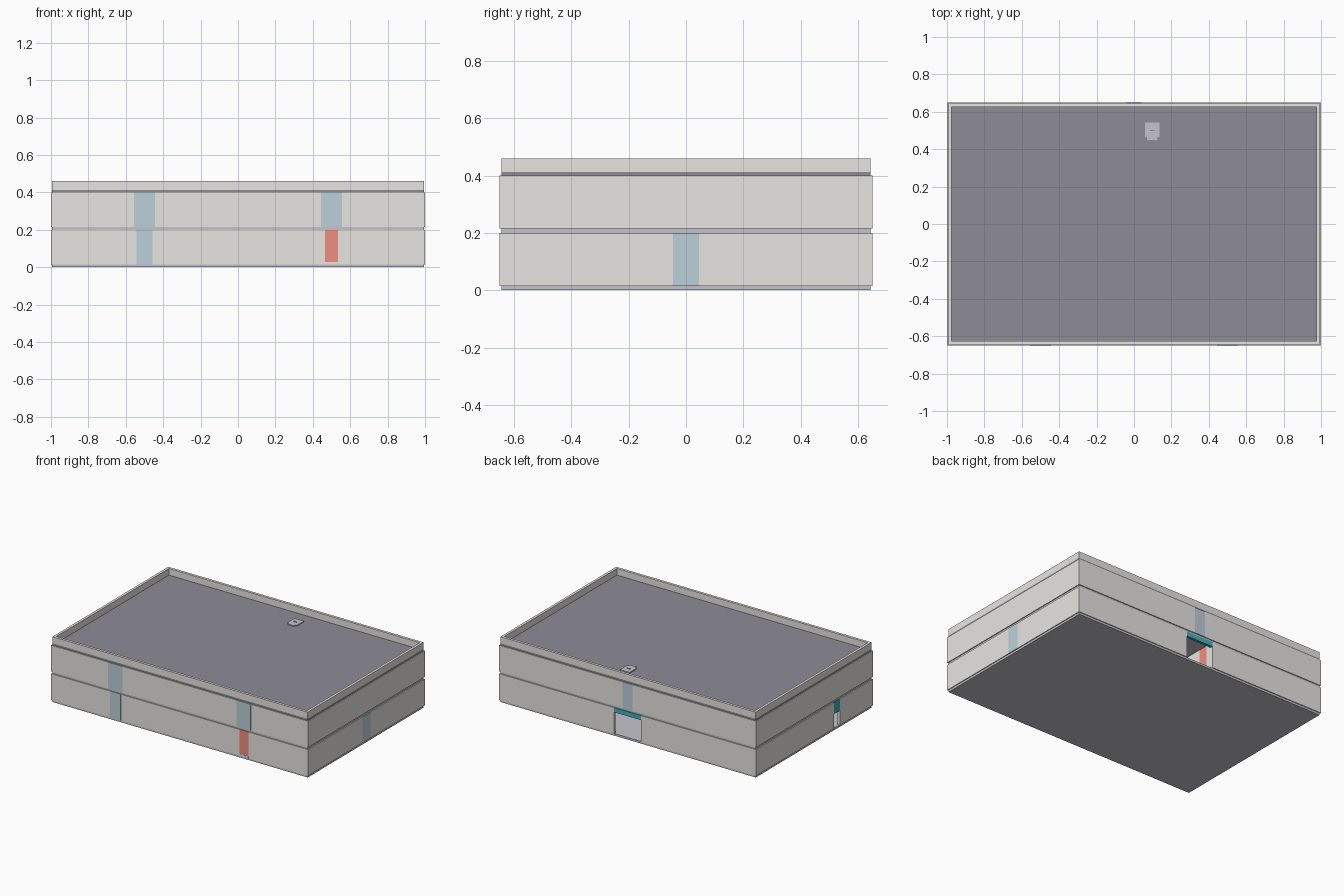
import bpy

if "Cube" in bpy.data.objects:
    bpy.data.objects.remove(bpy.data.objects["Cube"])

X, Y, T = 1.0, 0.65, 0.018          # half sizes and wall thickness


def mat(name, rgb):
    m = bpy.data.materials.new(name)
    m.diffuse_color = (*rgb, 1)
    m.use_nodes = True
    m.node_tree.nodes["Principled BSDF"].inputs["Base Color"].default_value = m.diffuse_color
    return m


WALL = mat("wall_plaster", (0.8, 0.79, 0.76))
FLOOR = mat("floor_slab", (0.56, 0.55, 0.60))
ROOF = mat("roof_felt", (0.27, 0.26, 0.30))
GLASS = mat("window_blue", (0.50, 0.63, 0.70))
RED = mat("door_red", (0.88, 0.27, 0.22))
TEAL = mat("panel_teal", (0.05, 0.45, 0.50))


def box(name, x, y, z, m):
    """Box from (min, max) ranges."""
    bpy.ops.mesh.primitive_cube_add(
        size=1, location=[(a + b) / 2 for a, b in (x, y, z)])
    o = bpy.context.object
    o.name = name
    o.scale = [b - a for a, b in (x, y, z)]
    bpy.ops.object.transform_apply(location=False, rotation=False, scale=True)
    o.data.materials.append(m)
    return o


def on_wall(name, side, span, z, m, depth=(0, T)):
    """Box lying in one outer wall: span runs along it, depth goes inward."""
    d0, d1 = depth
    if side == "front":
        box(name, span, (-Y + d0, -Y + d1), z, m)
    elif side == "back":
        box(name, span, (Y - d1, Y - d0), z, m)
    elif side == "left":
        box(name, (-X + d0, -X + d1), span, z, m)
    else:
        box(name, (X - d1, X - d0), span, z, m)


def wall(name, side, z, gaps=()):
    """Wall split into segments around full-height openings (centre, width)."""
    end = X if side in ("front", "back") else Y - T
    a = -end
    for c, w in sorted(gaps):
        on_wall(name, side, (a, c - w / 2), z, WALL)
        a = c + w / 2
    on_wall(name, side, (a, end), z, WALL)


def window(side, c, w, z):
    on_wall(side + "_window", side, (c - w / 2, c + w / 2), z, GLASS, (-0.001, T))


# Slabs, slightly inset from the walls
I = 0.006
for name, z, m in (("ground_slab", (0, 0.015), FLOOR),
                   ("upper_floor_slab", (0.2, 0.215), FLOOR),
                   ("roof_slab", (0.4, 0.413), ROOF)):
    box(name, (-X + I, X - I), (-Y + I, Y - I), z, m)

# Walls of both storeys
LOW, HIGH = (0.015, 0.2), (0.215, 0.4)
GROUND = {"front": [(-0.5, 0.085), (0.5, 0.07)], "back": [(0, 0.21)],
          "left": [(-0.25, 0.065)], "right": [(0, 0.09)]}
UPPER = {"front": [(-0.5, 0.11), (0.5, 0.11)], "back": [(0, 0.08)],
         "left": [], "right": []}
for side, gaps in GROUND.items():
    wall("ground_wall_" + side, side, LOW, gaps)
for side, gaps in UPPER.items():
    wall("upper_wall_" + side, side, HIGH, gaps)
    for c, w in gaps:
        window(side, c, w, HIGH)

# Ground floor glazing, front door with threshold, open doorways with teal headers
window("front", -0.5, 0.085, LOW)
window("right", 0, 0.09, LOW)
on_wall("front_door", "front", (0.465, 0.535), (0.028, 0.2), RED)
on_wall("door_threshold", "front", (0.465, 0.535), (0.015, 0.028), WALL, (-0.001, T))
on_wall("back_door_header", "back", (-0.105, 0.105), (0.168, 0.2), TEAL)
on_wall("left_door_header", "left", (-0.2825, -0.2175), (0.118, 0.2), TEAL)

# Inner partition with a red door beside the back opening
box("partition_wall", (-0.12, -0.105), (0.1, Y - T), LOW, WALL)
box("partition_door", (-0.121, -0.104), (0.52, 0.59), (0.016, 0.199), RED)

# Parapet around the roof
P, R = 0.018, (0.413, 0.46)
for s in (-1, 1):
    y = sorted((s * (Y - I), s * (Y - I - P)))
    x = sorted((s * (X - I), s * (X - I - P)))
    box("parapet_long", (-X + I, X - I), y, R, WALL)
    box("parapet_short", x, (-Y + I + P, Y - I - P), R, WALL)

# Roof hatch with a lip and handle
box("roof_hatch", (0.06, 0.135), (0.465, 0.542), (0.413, 0.419), FLOOR)
box("hatch_lip", (0.07, 0.125), (0.448, 0.465), (0.413, 0.419), FLOOR)
box("hatch_handle", (0.086, 0.109), (0.497, 0.503), (0.419, 0.423), ROOF)
